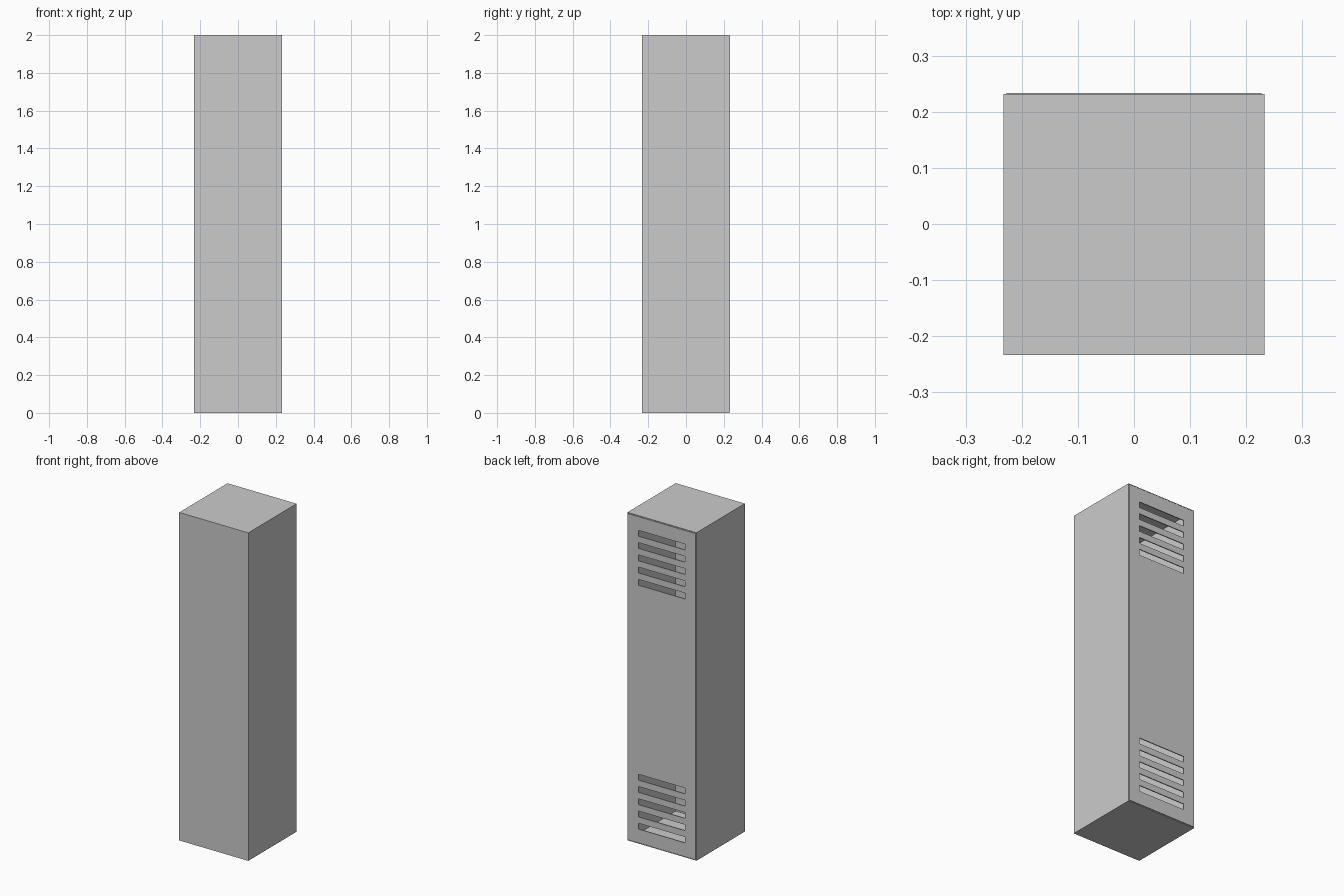
import bpy, bmesh

if "Cube" in bpy.data.objects:
    bpy.data.objects.remove(bpy.data.objects["Cube"])

W = 0.233          # half width of the cabinet
H = 2.0            # height
WALL = 0.005       # sheet thickness
FRONT, REAR = -0.2335, 0.2315
DOOR_FACE = 0.2335


def finish(name, bm):
    bmesh.ops.recalc_face_normals(bm, faces=bm.faces)
    mesh = bpy.data.meshes.new(name)
    bm.to_mesh(mesh)
    bm.free()
    obj = bpy.data.objects.new(name, mesh)
    bpy.context.collection.objects.link(obj)
    return obj


def box(bm, x0, x1, y0, y1, z0, z1):
    verts = bmesh.ops.create_cube(bm, size=1)["verts"]
    for v in verts:
        v.co = (x1 if v.co.x > 0 else x0,
                y1 if v.co.y > 0 else y0,
                z1 if v.co.z > 0 else z0)


# Hollow cabinet shell: solid box with a cavity pushed in from the rear
bm = bmesh.new()
box(bm, -W, W, FRONT, REAR, 0, H)
bm.normal_update()
rear = max(bm.faces, key=lambda f: f.calc_center_median().y)
bmesh.ops.inset_region(bm, faces=[rear], thickness=WALL)
cavity = bmesh.ops.extrude_discrete_faces(bm, faces=[rear])["faces"][0]
for v in cavity.verts:
    v.co.y = FRONT + WALL
finish("cabinet_shell", bm)

# Vented door: a panel grid with the slot cells left out, then thickened
half, low, high = W - WALL - 0.001, WALL + 0.001, H - WALL - 0.001
slot_half, slot_h, pitch = 0.157, 0.036, 0.0747
lower = [0.107 + i * pitch for i in range(5)]
centres = lower + [H - z for z in reversed(lower)]
xs = [-half, -slot_half, slot_half, half]
zs = [low] + [c + s * slot_h / 2 for c in centres for s in (-1, 1)] + [high]

bm = bmesh.new()
grid = [[bm.verts.new((x, DOOR_FACE, z)) for x in xs] for z in zs]
for r in range(len(zs) - 1):
    for c in range(3):
        if c == 1 and r % 2 == 1:
            continue
        bm.faces.new((grid[r][c], grid[r + 1][c],
                      grid[r + 1][c + 1], grid[r][c + 1]))
panel = bmesh.ops.extrude_face_region(bm, geom=bm.faces[:])["geom"]
for v in panel:
    if isinstance(v, bmesh.types.BMVert):
        v.co.y -= 0.006
finish("vented_door", bm)
